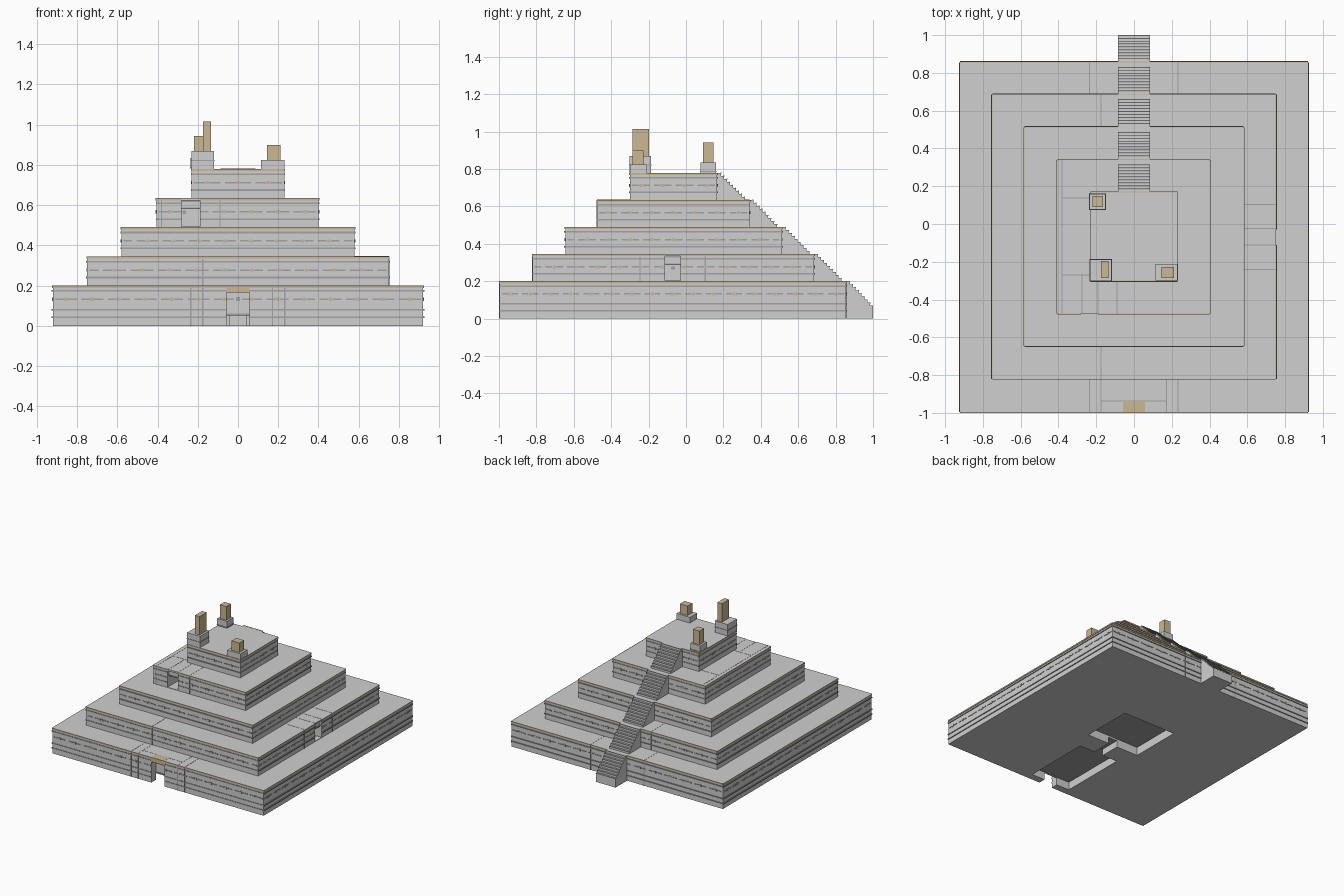
import bpy
import bmesh

if "Cube" in bpy.data.objects:
    bpy.data.objects.remove(bpy.data.objects["Cube"])


def material(name, rgb):
    m = bpy.data.materials.new(name)
    m.use_nodes = True
    m.diffuse_color = (*rgb, 1)
    m.node_tree.nodes["Principled BSDF"].inputs["Base Color"].default_value = (*rgb, 1)
    return m


STONE = material("grey stone", (0.63, 0.63, 0.63))
CORE = material("core grey", (0.37, 0.37, 0.37))
TAN = material("tan sandstone", (0.6, 0.48, 0.29))


def boxes(name, mat, spans):
    """One object from axis-aligned boxes given as (x0, x1, y0, y1, z0, z1)."""
    bm = bmesh.new()
    for x0, x1, y0, y1, z0, z1 in spans:
        vs = bmesh.ops.create_cube(bm, size=1)["verts"]
        bmesh.ops.scale(bm, vec=(x1 - x0, y1 - y0, z1 - z0), verts=vs)
        bmesh.ops.translate(bm, vec=((x0 + x1) / 2, (y0 + y1) / 2, (z0 + z1) / 2), verts=vs)
    me = bpy.data.meshes.new(name)
    bm.to_mesh(me)
    bm.free()
    me.materials.append(mat)
    ob = bpy.data.objects.new(name, me)
    bpy.context.collection.objects.link(ob)
    return ob


def cut(ob, spans):
    """Carve boxes out of an object."""
    for span in spans:
        cutter = boxes("cutter", STONE, [span])
        cutter.hide_render = True
        mod = ob.modifiers.new("cut", "BOOLEAN")
        mod.operation = "DIFFERENCE"
        mod.solver = "EXACT"
        mod.object = cutter
        bpy.context.view_layer.objects.active = ob
        bpy.ops.object.modifier_apply(modifier=mod.name)
        bpy.data.objects.remove(cutter)


def on_wall(tier, side, a, b, z0, z1, out=0.003):
    """Thin plate on a side wall, running from a to b along it."""
    x0, x1, y0, y1 = tier[:4]
    return {
        "front": (a, b, y0 - out, y0, z0, z1),
        "back": (a, b, y1, y1 + out, z0, z1),
        "left": (x1, x1 + out, a, b, z0, z1),
        "right": (x0 - out, x0, a, b, z0, z1),
    }[side]


def clipped(a, b, gap):
    """Parts of the run a..b that lie outside the gap."""
    if not gap or b <= gap[0] or a >= gap[1]:
        return [(a, b)]
    return [r for r in ((a, gap[0]), (gap[1], b)) if r[1] - r[0] > 0.004]


# Terraces: extents, heights
tiers = [
    (-0.921, 0.921, -0.996, 0.856, 0.0, 0.2),
    (-0.75, 0.75, -0.82, 0.685, 0.2, 0.345),
    (-0.58, 0.58, -0.645, 0.512, 0.345, 0.49),
    (-0.405, 0.4, -0.475, 0.34, 0.49, 0.635),
    (-0.23, 0.23, -0.3, 0.167, 0.635, 0.78),
]
# Walls whose joints stand out beyond the rim trim
bold = [("left", "right", "back"), ("left", "right", "back"), ("front", "back"), ("left",), ("front",)]
# Doorways as (terrace, side): run along the wall
gaps = {(0, "front"): (-0.058, 0.058), (1, "left"): (-0.112, -0.03), (3, "front"): (-0.28, -0.19)}
# Vertical joints in the walls
seams = {
    (0, "front"): (-0.235, -0.175, 0.172, 0.232),
    (0, "back"): (-0.235, 0.232),
    (1, "front"): (-0.175,),
    (1, "back"): (-0.175,),
    (1, "left"): (-0.245, 0.103),
    (3, "front"): (-0.38, -0.09),
}
bodies = []
for i, t in enumerate(tiers):
    n = str(i + 1)
    z0, z1 = t[4:]
    bodies.append(boxes("terrace_" + n, STONE, [t]))
    mid = z1 - 0.068
    courses = [z1 - 0.026, z1 - 0.105]
    if i == 0:
        courses = [z1 - 0.026, 0.08, 0.042]
    joints, dots, trim = [], [], []
    for side in ("front", "back", "left", "right"):
        across = side in ("front", "back")
        lo, hi = t[:2] if across else t[2:4]
        gap = gaps.get((i, side))
        out = 0.006 if side in bold[i] else 0.003
        # Horizontal courses and the trim at the rim
        for z in courses:
            joints += [on_wall(t, side, a, b, z - 0.004, z + 0.004, out) for a, b in clipped(lo, hi, gap)]
        trim += [on_wall(t, side, a, b, z1 - 0.011, z1, 0.004) for a, b in clipped(lo, hi, gap)]
        # Broken middle course with small studs
        count = 2 * round((hi - lo) / (0.133 if across else 0.112))
        step = (hi - lo) / count
        for k in range(count):
            a = lo + k * step
            joints += [on_wall(t, side, c, d, mid - 0.004, mid + 0.004)
                       for c, d in clipped(a + 0.011, a + step - 0.011, gap)]
            if k and (k + (i in (1, 2))) % 2:
                dots += [on_wall(t, side, c, d, mid - 0.008, mid + 0.008, 0.004)
                         for c, d in clipped(a - 0.009, a + 0.009, gap)]
        joints += [on_wall(t, side, s - 0.003, s + 0.003, z0, z1 - 0.012) for s in seams.get((i, side), ())]
    boxes("wall_joints_" + n, CORE, joints)
    boxes("wall_studs_" + n, TAN, dots)
    boxes("rim_trim_" + n, TAN, trim)

# Entrance, chambers and connecting passage in the lowest terrace
cut(bodies[0], [
    (-0.058, 0.058, -1.1, -0.935, -0.1, 0.165),
    (-0.172, 0.172, -0.94, -0.4, -0.1, 0.062),
    (-0.04, 0.04, -0.42, -0.23, -0.1, 0.052),
    (-0.23, 0.23, -0.24, 0.172, -0.1, 0.066),
])
# Ceilings of the chambers are darker
bodies[0].data.materials.append(CORE)
for f in bodies[0].data.polygons:
    if f.normal.z < -0.9 and f.center.z > 0.02:
        f.material_index = 1
boxes("entrance_lintel", TAN, [(-0.058, 0.058, -1.0, -0.936, 0.166, 0.201)])

# Side niche and upper niche, each with a set-back lintel
cut(bodies[1], [(0.6, 0.8, -0.112, -0.03, 0.203, 0.288), (0.735, 0.8, -0.112, -0.03, 0.28, 0.335)])
cut(bodies[3], [(-0.28, -0.19, -0.5, -0.31, 0.493, 0.58), (-0.28, -0.19, -0.5, -0.462, 0.57, 0.622)])
# Joints and small sockets on the walls inside the openings
boxes("opening_joints", CORE, [
    (-0.058, 0.058, -0.938, -0.934, 0.052, 0.061),
    (-0.058, -0.02, -0.938, -0.934, 0.128, 0.136),
    (0.02, 0.058, -0.938, -0.934, 0.128, 0.136),
    (-0.011, 0.011, -0.938, -0.934, 0.122, 0.142),
    (0.733, 0.738, -0.112, -0.03, 0.288, 0.296),
    (0.733, 0.738, -0.112, -0.03, 0.328, 0.335),
    (0.598, 0.603, -0.08, -0.06, 0.262, 0.28),
    (-0.28, -0.19, -0.465, -0.46, 0.58, 0.588),
    (-0.28, -0.19, -0.465, -0.46, 0.615, 0.622),
    (-0.275, -0.258, -0.313, -0.308, 0.555, 0.572),
])

# Paving joints on the terrace floors, as straight runs along y or x
H = 0.0025
along_y = [
    (0, -0.995, -0.82, (-0.235, -0.175, 0.172, 0.232)),
    (0, 0.687, 0.855, (-0.235, 0.232)),
    (1, -0.82, -0.645, (-0.175,)),
    (1, 0.512, 0.685, (-0.175,)),
    (3, -0.475, 0.34, (-0.38,)),
    (3, -0.475, -0.27, (-0.275,)),
    (3, -0.475, -0.3, (-0.19, -0.09)),
]
along_x = [
    (0, -0.175, 0.172, (-0.936,)),
    (1, 0.58, 0.75, (-0.24, -0.11, -0.025, 0.103)),
    (3, -0.38, -0.23, (-0.27, 0.137)),
]
floor_runs = [(x - H, x + H, a, b, tiers[i][5] - H, tiers[i][5] + 0.001)
              for i, a, b, xs in along_y for x in xs]
floor_runs += [(a, b, y - H, y + H, tiers[i][5] - H, tiers[i][5] + 0.001)
               for i, a, b, ys in along_x for y in ys]
boxes("paving_joints", CORE, floor_runs)

# Stairway: stepped profile up the back, with a landing at each terrace
profile = [(1.0, 0.0)]
nosings = []
y, z = 1.0, 0.07
for i, t in enumerate(tiers):
    end = t[3] + 0.005
    steps = 9
    rise = (t[5] - z) / (steps - 1)
    run = (y - end) / steps
    for k in range(steps):
        edge, tread = y - k * run, z + k * rise
        profile += [(edge, tread), (edge - run, tread)]
        nosings.append((-0.086, 0.086, edge - 0.004, edge + 0.001, tread - 0.005, tread + 0.001))
    y, z = t[3] - 0.025, t[5]
    if i < 4:
        profile.append((y, z))
        z += (tiers[i + 1][5] - z) / 9
profile += [(0.15, 0.78), (0.15, 0.6), (0.8, 0.0)]
bm = bmesh.new()
face = bm.faces.new([bm.verts.new((-0.086, a, b)) for a, b in profile])
side = bmesh.ops.extrude_face_region(bm, geom=[face])["geom"]
bmesh.ops.translate(bm, vec=(0.172, 0, 0), verts=[v for v in side if isinstance(v, bmesh.types.BMVert)])
bmesh.ops.recalc_face_normals(bm, faces=bm.faces)
mesh = bpy.data.meshes.new("stairway")
bm.to_mesh(mesh)
bm.free()
mesh.materials.append(STONE)
bpy.context.collection.objects.link(bpy.data.objects.new("stairway", mesh))
boxes("stair_nosings", CORE, nosings)

# Summit pillars on stone plinths
for name, base, base_top, post, post_top in (
    ("tall", (-0.232, -0.12, -0.302, -0.187), 0.87, (-0.175, -0.135, -0.285, -0.197), 1.015),
    ("rear", (-0.235, -0.15, 0.077, 0.16), 0.835, (-0.22, -0.165, 0.09, 0.147), 0.943),
    ("short", (0.115, 0.23, -0.3, -0.212), 0.825, (0.145, 0.212, -0.285, -0.227), 0.9),
):
    boxes(name + "_plinth", STONE, [(*base, 0.78, base_top)])
    x0, x1, y0, y1 = base
    boxes(name + "_plinth_joint", CORE,
          [(x0 - H, x1 + H, y0 - H, y1 + H, base_top - 0.05, base_top - 0.045)])
    boxes(name + "_pillar", TAN, [(*post, base_top, post_top)])
